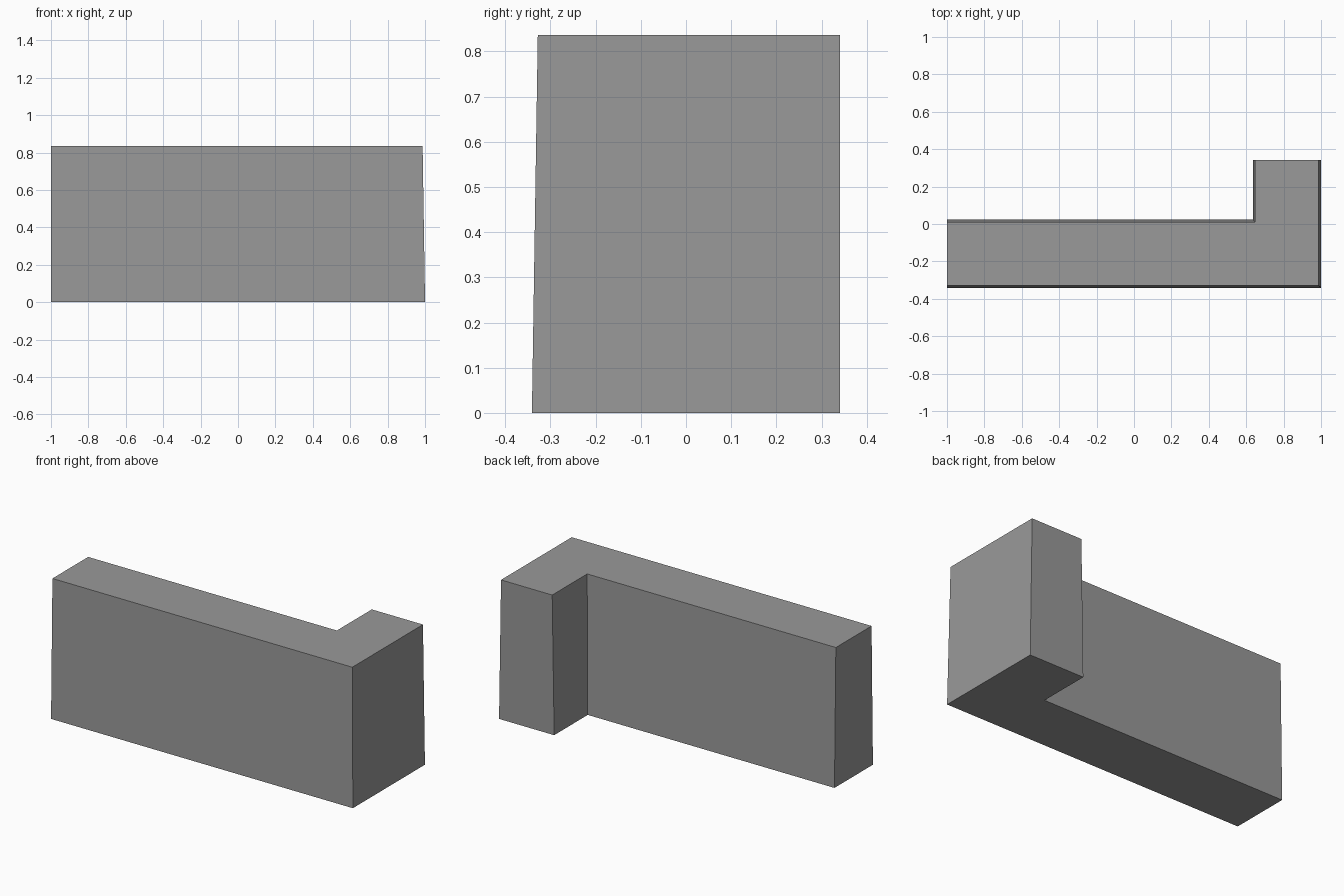
import bpy
import bmesh

cube = bpy.data.objects.get("Cube")
if cube:
    bpy.data.objects.remove(cube, do_unlink=True)

HEIGHT = 0.836
BATTER = 0.013  # how far each long face leans inward at the top

# Plain grey concrete
grey = bpy.data.materials.new("concrete_grey")
grey.use_nodes = True
colour = (0.32, 0.32, 0.32, 1)
grey.diffuse_color = colour
grey.node_tree.nodes["Principled BSDF"].inputs["Base Color"].default_value = colour


def footprint(lean):
    """L-shaped outline; the two end faces stay upright."""
    outer_x, outer_y = 1 - lean, -0.341 + lean
    inner_x, inner_y = 0.635 + lean, 0.023 - lean
    return [(-1, outer_y), (outer_x, outer_y), (outer_x, 0.341),
            (inner_x, 0.341), (inner_x, inner_y), (-1, inner_y)]


# L-shaped corner wall with battered sides
bm = bmesh.new()
base = [bm.verts.new((x, y, 0)) for x, y in footprint(0)]
top = [bm.verts.new((x, y, HEIGHT)) for x, y in footprint(BATTER)]
bm.faces.new(reversed(base))
bm.faces.new(top)
for i in range(len(base)):
    j = (i + 1) % len(base)
    bm.faces.new((base[i], base[j], top[j], top[i]))
bmesh.ops.recalc_face_normals(bm, faces=bm.faces)

mesh = bpy.data.meshes.new("corner_wall")
bm.to_mesh(mesh)
bm.free()
mesh.materials.append(grey)
wall = bpy.data.objects.new("corner_wall", mesh)
bpy.context.collection.objects.link(wall)
